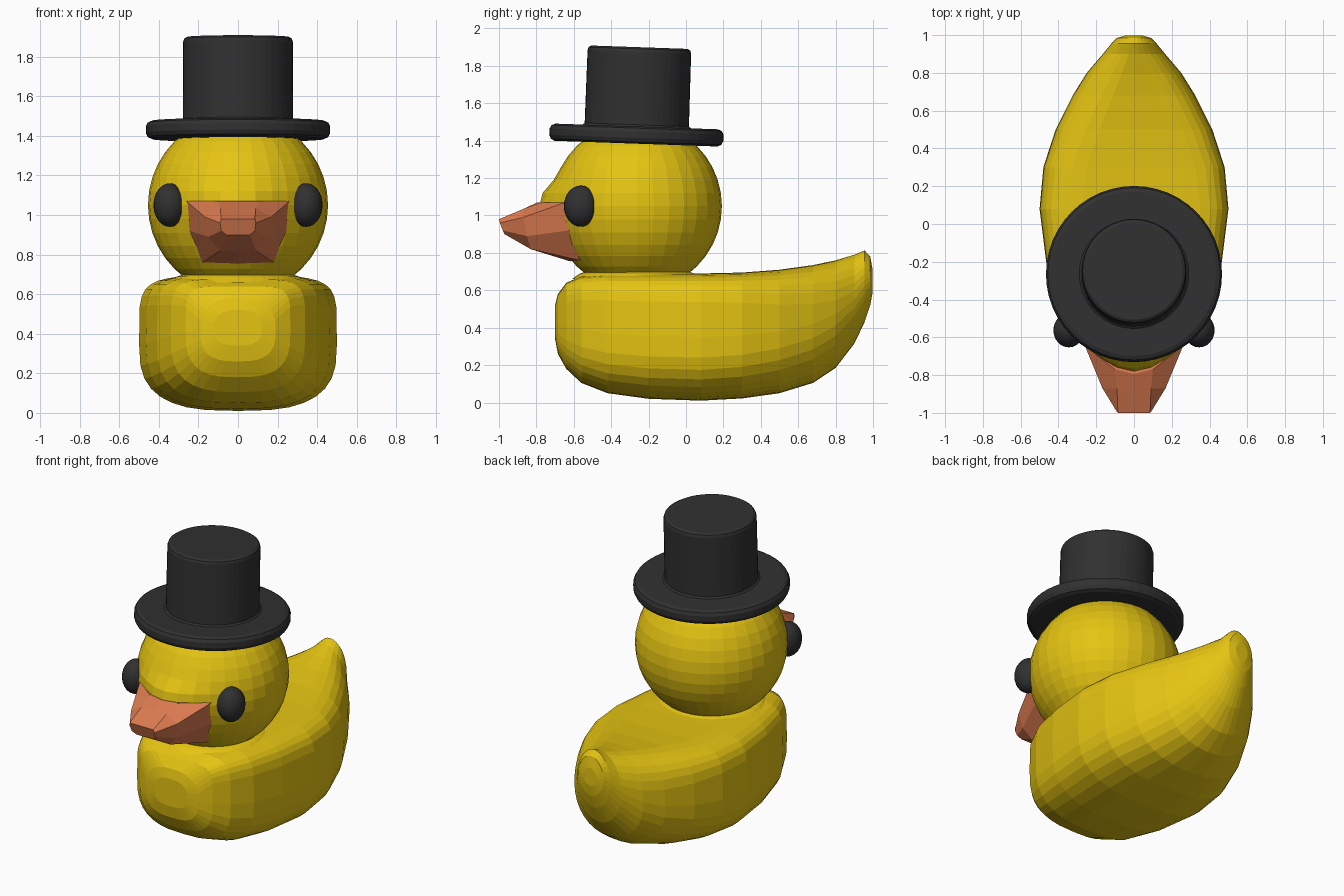
import bpy, bmesh, math
from mathutils import Matrix, Vector

if "Cube" in bpy.data.objects:
    bpy.data.objects.remove(bpy.data.objects["Cube"])


def material(name, rgb):
    m = bpy.data.materials.new(name)
    m.diffuse_color = (*rgb, 1)
    m.use_nodes = True
    m.node_tree.nodes["Principled BSDF"].inputs["Base Color"].default_value = m.diffuse_color
    return m


YELLOW = material("yellow", (0.78, 0.55, 0.006))
ORANGE = material("orange", (0.72, 0.20, 0.08))
BLACK = material("black", (0.03, 0.03, 0.03))


def finish(bm, name, mat, matrix=Matrix(), smooth=False):
    bmesh.ops.recalc_face_normals(bm, faces=bm.faces)
    bm.transform(matrix)
    for f in bm.faces:
        f.smooth = smooth
    me = bpy.data.meshes.new(name)
    bm.to_mesh(me)
    bm.free()
    me.materials.append(mat)
    ob = bpy.data.objects.new(name, me)
    bpy.context.collection.objects.link(ob)
    return ob


def loft(rings):
    """Skin closed rings of equal length and cap both ends."""
    bm = bmesh.new()
    rows = [[bm.verts.new(p) for p in r] for r in rings]
    n = len(rows[0])
    for a, b in zip(rows, rows[1:]):
        for i in range(n):
            j = (i + 1) % n
            bm.faces.new((a[i], a[j], b[j], b[i]))
    bm.faces.new(rows[0])
    bm.faces.new(rows[-1])
    return bm


def lathe(profile, n):
    return loft([[(r * math.cos(2 * math.pi * i / n), r * math.sin(2 * math.pi * i / n), z)
                  for i in range(n)] for r, z in profile])


# Body: squarish sections along y, growing rounder towards the raised tail
SECTIONS = [  # y, bottom, top, half width
    (-.70, .34, .52, .12), (-.685, .26, .58, .19), (-.64, .18, .64, .265),
    (-.56, .105, .675, .34), (-.42, .05, .688, .41), (-.2, .02, .69, .465),
    (.08, .01, .69, .5), (.3, .022, .695, .48), (.5, .05, .71, .415),
    (.68, .105, .735, .325), (.8, .185, .76, .25), (.9, .315, .79, .165),
    (.955, .43, .813, .12), (.985, .52, .78, .09), (.998, .59, .71, .045)]


def body_ring(y, lo, hi, w, n=32):
    t = min(max((y - .2) / .7, 0), 1)
    e_top = 2.6 if y < -.66 else 5.5 + (1.9 - 5.5) * t
    e_low = 2.9 + (2.0 - 2.9) * t
    ring = []
    for i in range(n):
        a = 2 * math.pi * i / n
        c, s = math.cos(a), math.sin(a)
        e = e_top if s > 0 else e_low
        x = math.copysign(abs(c) ** (2 / e), c) * w
        z = math.copysign(abs(s) ** (2 / e), s) * (hi - lo) / 2
        ring.append((x, y, (lo + hi) / 2 + z))
    return ring


finish(loft([body_ring(*s) for s in SECTIONS]), "body", YELLOW)

# Neck: low flared collar between body and head
finish(lathe([(.35, .66), (.31, .688), (.275, .70), (.27, .73)], 32),
       "neck", YELLOW, Matrix.Translation((0, -.26, 0)))

# Head: ball with a soft brow swelling above the beak
bm = bmesh.new()
bmesh.ops.create_uvsphere(bm, u_segments=32, v_segments=20, radius=.455)
for v in bm.verts:
    if v.co.y < -.1:
        v.co.y -= .072 * math.exp(-((v.co.z - .025) / .085) ** 2 - (v.co.x / .2) ** 2)
finish(bm, "head", YELLOW, Matrix.Translation((0, -.263, 1.05)))

# Beak: mirrored half rings from inside the head to the blunt tip
BEAK = [
    [(0, -.55, 1.05), (.12, -.54, 1.05), (.19, -.52, 1.04), (.18, -.50, .92), (.13, -.48, .80), (0, -.50, .80)],
    [(0, -.795, 1.07), (.10, -.77, 1.07), (.26, -.645, 1.07), (.245, -.625, .92), (.18, -.57, .76), (0, -.62, .755)],
    [(0, -.87, 1.035), (.09, -.87, 1.035), (.167, -.87, .99), (.15, -.85, .89), (.09, -.83, .82), (0, -.83, .82)],
    [(0, -1, .98), (.085, -1, .98), (.09, -.995, .96), (.085, -.98, .92), (.06, -.97, .90), (0, -.97, .90)]]
finish(loft([h + [(-x, y, z) for x, y, z in h[-2:0:-1]] for h in BEAK]), "beak", ORANGE)

# Eyes
for side, label in ((-1, "left"), (1, "right")):
    bm = bmesh.new()
    bmesh.ops.create_uvsphere(bm, u_segments=24, v_segments=16, radius=1)
    finish(bm, label + "_eye", BLACK,
           Matrix.Translation((side * .345, -.563, 1.05)) @ Matrix.Diagonal((.082, .09, .11, 1)), True)

# Top hat: brim and crown turned as one piece, tipped slightly back
HAT = [(.3, -.046), (.435, -.046), (.456, -.036), (.466, -.015), (.466, .018), (.456, .037),
       (.435, .046), (.29, .046), (.279, .055), (.277, .445), (.272, .461), (.258, .47)]
finish(lathe(HAT, 48), "top_hat", BLACK,
       Matrix.Translation((0, -.265, 1.43)) @ Matrix.Rotation(math.radians(-2), 4, 'X'))
